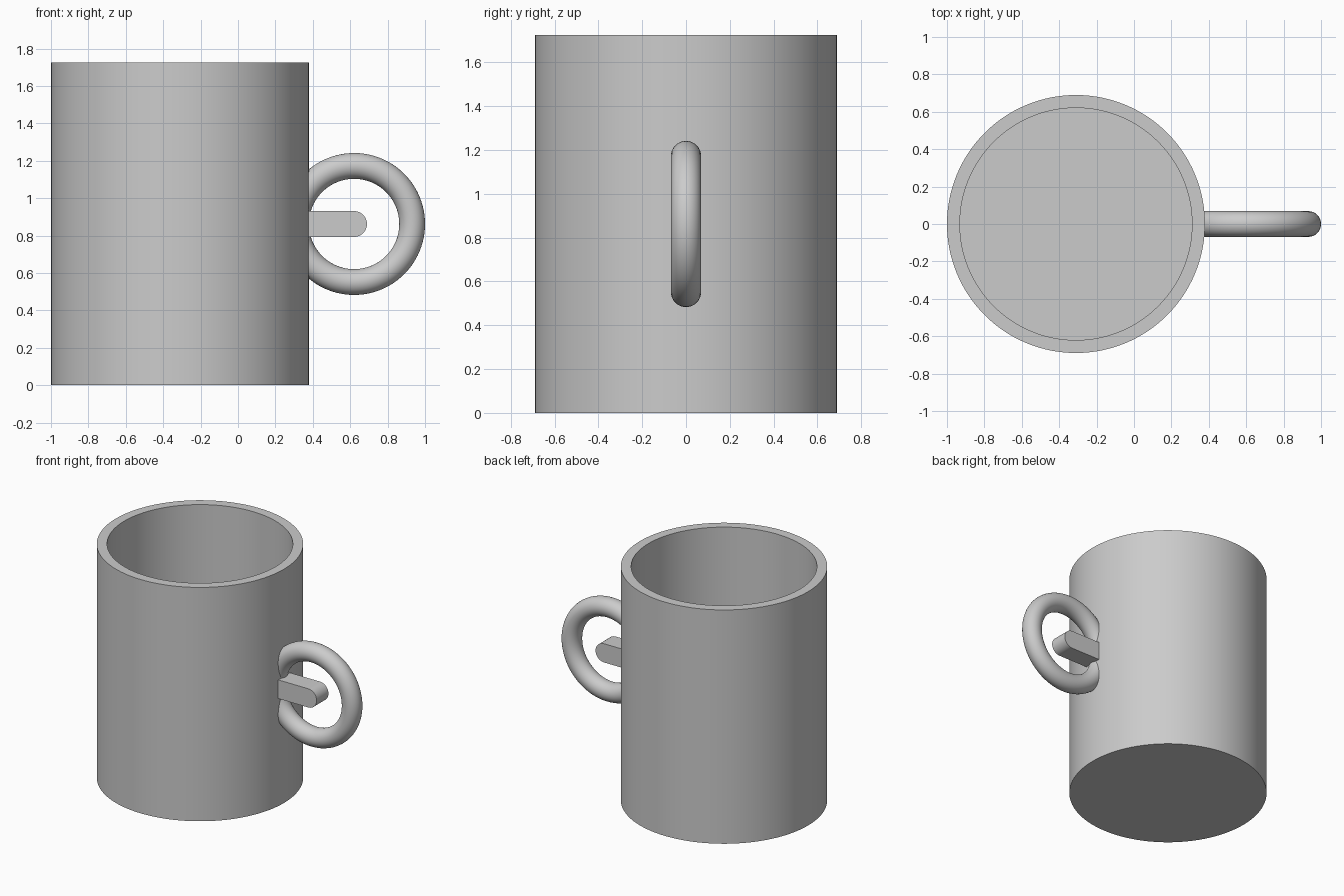
import bpy, bmesh, math

cube = bpy.data.objects.get("Cube")
if cube:
    bpy.data.objects.remove(cube, do_unlink=True)

U = 2 / 29                       # wall thickness, the base unit of the design
CX, RADIUS, HEIGHT = -1 + 10 * U, 10 * U, 25 * U
HANDLE_X, HANDLE_Z = CX + 13.5 * U, HEIGHT / 2

grey = bpy.data.materials.new("light grey")
grey.use_nodes = True
grey.diffuse_color = (0.6, 0.6, 0.6, 1)
grey.node_tree.nodes["Principled BSDF"].inputs["Base Color"].default_value = (0.6, 0.6, 0.6, 1)


def finish(obj, name):
    obj.name = obj.data.name = name
    obj.data.materials.clear()
    obj.data.materials.append(grey)
    bpy.ops.object.select_all(action='DESELECT')
    obj.select_set(True)
    bpy.context.view_layer.objects.active = obj
    bpy.ops.object.shade_smooth_by_angle(angle=math.radians(35))


def trim(obj):
    """Cut away whatever would poke into the cup, ending mid-wall."""
    bpy.ops.mesh.primitive_cylinder_add(vertices=128, radius=RADIUS - U / 2,
                                        depth=HEIGHT, location=(CX, 0, HEIGHT / 2))
    cutter = bpy.context.object
    cutter.hide_render = True
    mod = obj.modifiers.new("trim", 'BOOLEAN')
    mod.operation, mod.solver, mod.object = 'DIFFERENCE', 'EXACT', cutter
    bpy.context.view_layer.objects.active = obj
    bpy.ops.object.modifier_apply(modifier=mod.name)
    bpy.data.objects.remove(cutter, do_unlink=True)


# Cup body: hollow cylinder with a floor, from inset and pushed-down top face
bpy.ops.mesh.primitive_cylinder_add(vertices=128, radius=RADIUS, depth=HEIGHT,
                                    location=(CX, 0, HEIGHT / 2))
body = bpy.context.object
bm = bmesh.new()
bm.from_mesh(body.data)
top = max(bm.faces, key=lambda f: f.calc_center_median().z)
bmesh.ops.inset_region(bm, faces=[top], thickness=U)
down = bmesh.ops.extrude_face_region(bm, geom=[top])["geom"]
bmesh.ops.translate(bm, vec=(0, 0, U - HEIGHT),
                    verts=[v for v in down if isinstance(v, bmesh.types.BMVert)])
if top.is_valid:
    bmesh.ops.delete(bm, geom=[top], context='FACES_ONLY')
bmesh.ops.recalc_face_normals(bm, faces=bm.faces)
bm.to_mesh(body.data)
bm.free()
finish(body, "cup_body")

# Ring handle
bpy.ops.mesh.primitive_torus_add(major_radius=4.5 * U, minor_radius=U,
                                 major_segments=96, minor_segments=32,
                                 location=(HANDLE_X, 0, HANDLE_Z),
                                 rotation=(math.pi / 2, 0, 0))
ring = bpy.context.object
trim(ring)
finish(ring, "handle_ring")

# Thumb tab: square bar with a rounded end, extruded across y
mesh = bpy.data.meshes.new("handle_tab")
tab = bpy.data.objects.new("handle_tab", mesh)
bpy.context.collection.objects.link(tab)
bm = bmesh.new()
arc = [math.pi * (i / 24 - 0.5) for i in range(25)]
outline = [(U * math.cos(a), U * math.sin(a)) for a in arc] + [(-5 * U, U), (-5 * U, -U)]
face = bm.faces.new([bm.verts.new((HANDLE_X + x, -U, HANDLE_Z + z)) for x, z in outline])
side = bmesh.ops.extrude_face_region(bm, geom=[face])["geom"]
bmesh.ops.translate(bm, vec=(0, 2 * U, 0),
                    verts=[v for v in side if isinstance(v, bmesh.types.BMVert)])
bmesh.ops.recalc_face_normals(bm, faces=bm.faces)
bm.to_mesh(mesh)
bm.free()
trim(tab)
finish(tab, "handle_tab")
